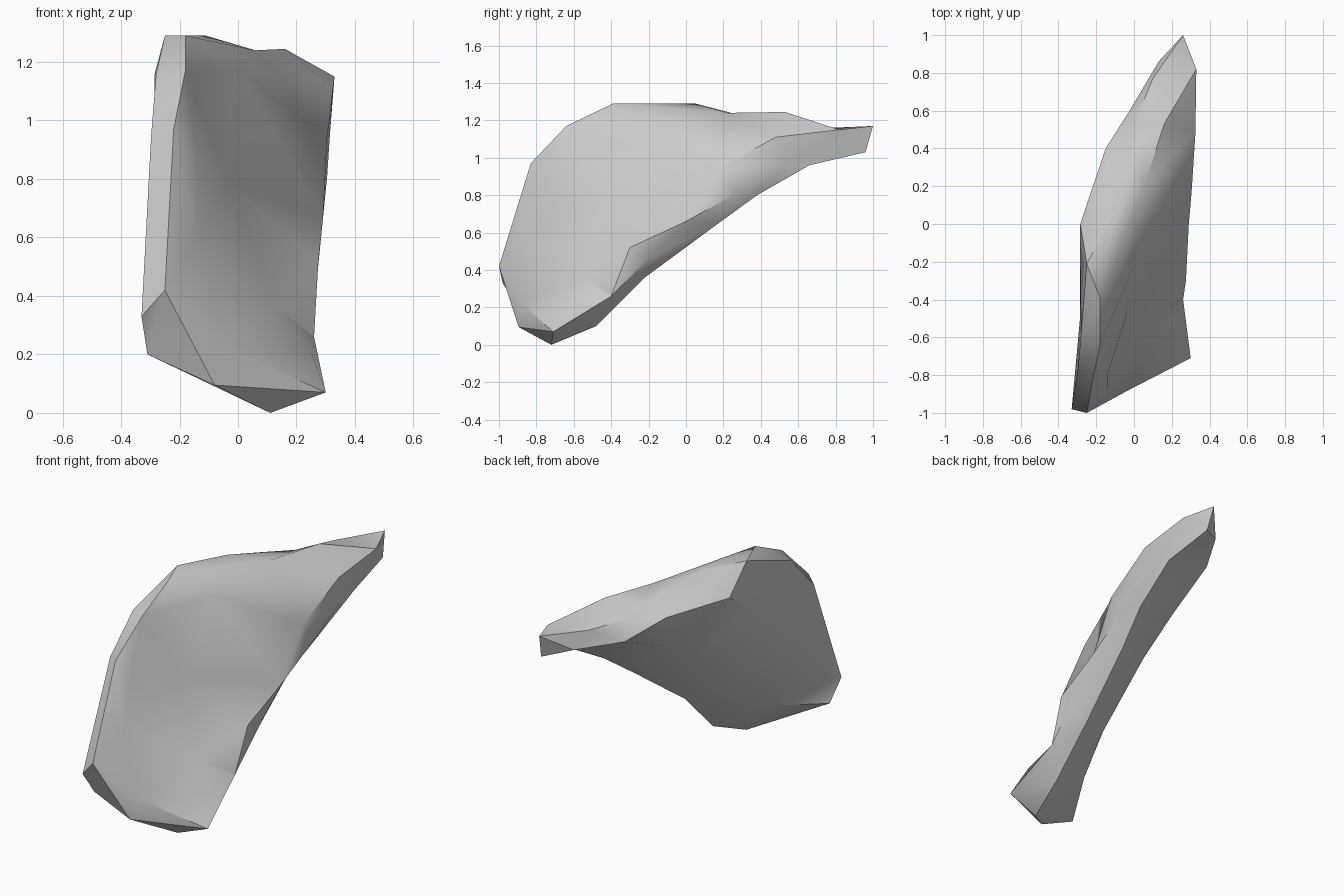
import bpy, bmesh, math
from mathutils import Vector, geometry

if "Cube" in bpy.data.objects:
    bpy.data.objects.remove(bpy.data.objects["Cube"])

# Rim stations going round the plate: inner edge, ridge (None = no ridge), outer edge
STATIONS = [
    ((-.25, -1, .42), None, (-.33, -.98, .33)),
    ((-.22, -.83, .97), None, (-.297, -.77, .95)),
    ((-.18, -.64, 1.17), None, (-.28, -.58, 1.16)),
    ((-.18, -.39, 1.29), None, (-.25, -.21, 1.29)),
    ((.06, .22, 1.24), (-.11, .05, 1.29), (-.285, 0, 1.16)),
    ((.16, .53, 1.245), (0, .53, 1.165), (-.15, .40, 1.16)),
    ((.33, .82, 1.15), (.10, .77, 1.16), (-.02, .605, 1.06)),
    ((.33, .82, 1.15), (.26, 1, 1.17), (.13, .86, 1.07)),
    ((.275, .96, 1.03), None, (.275, .96, 1.03)),
    ((.315, .53, .96), None, (.30, .66, .96)),
    ((.305, .27, .81), None, (.27, .38, .80)),
    ((.29, 0, .66), None, (.22, .16, .64)),
    ((.27, -.20, .46), None, (.16, -.22, .36)),
    ((.26, -.40, .26), None, (.16, -.48, .10)),
    ((.30, -.71, .07), None, (.11, -.72, 0)),
    ((-.08, -.895, .095), None, (-.31, -.90, .20)),
]
# Points shaping the hollow inner face and the bulging outer face
INNER = [(-.14, -.80, .88), (-.14, -.87, .61), (-.03, -.88, .22), (0, -.22, 1.18),
         (-.03, -.45, .78), (.12, -.55, .37), (.25, -.61, .21), (.275, -.30, .52),
         (.305, .17, .94), (.325, .48, 1.11)]
OUTER = [(-.285, -.49, .80), (-.285, -.20, 1.02), (-.052, .28, .92),
         (-.055, .02, .75), (-.10, -.40, .46), (-.11, -.56, .26)]

bm = bmesh.new()
cache = {}


def vert(p):
    key = tuple(round(c, 4) for c in p)
    if key not in cache:
        cache[key] = bm.verts.new(key)
    return cache[key]


def face(points):
    vs = list(dict.fromkeys(vert(p) for p in points))
    if len(vs) > 2 and bm.faces.get(vs) is None:
        bm.faces.new(vs)


def skin(loop, inside):
    """Triangulate a broad face from its edge loop and inside points."""
    loop = list(dict.fromkeys(loop))
    pts = loop + inside
    flat = [Vector((p[1], p[2])) for p in pts]
    res = geometry.delaunay_2d_cdt(flat, [], [list(range(len(loop)))], 1, 1e-5)
    for tri in res[2]:
        face([pts[res[3][i][0]] for i in tri])


# Broad faces
skin([s[0] for s in STATIONS], INNER)
skin([s[2] for s in STATIONS], OUTER)

# Rim between the two faces
rows = [(a, m or b, b) for a, m, b in STATIONS]
for s, t in zip(rows, rows[1:] + rows[:1]):
    for k in (0, 1):
        face((s[k], t[k], t[k + 1], s[k + 1]))

bmesh.ops.triangulate(bm, faces=[f for f in bm.faces if len(f.verts) > 3])
bmesh.ops.recalc_face_normals(bm, faces=bm.faces)
mesh = bpy.data.meshes.new("curved_plate")
bm.to_mesh(mesh)
bm.free()

plate = bpy.data.objects.new("curved_plate", mesh)
bpy.context.collection.objects.link(plate)
grey = bpy.data.materials.new("light_grey")
grey.diffuse_color = (.6, .6, .6, 1)
grey.use_nodes = True
grey.node_tree.nodes["Principled BSDF"].inputs["Base Color"].default_value = grey.diffuse_color
mesh.materials.append(grey)

bpy.context.view_layer.objects.active = plate
plate.select_set(True)
bpy.ops.object.shade_smooth_by_angle(angle=math.radians(35))
